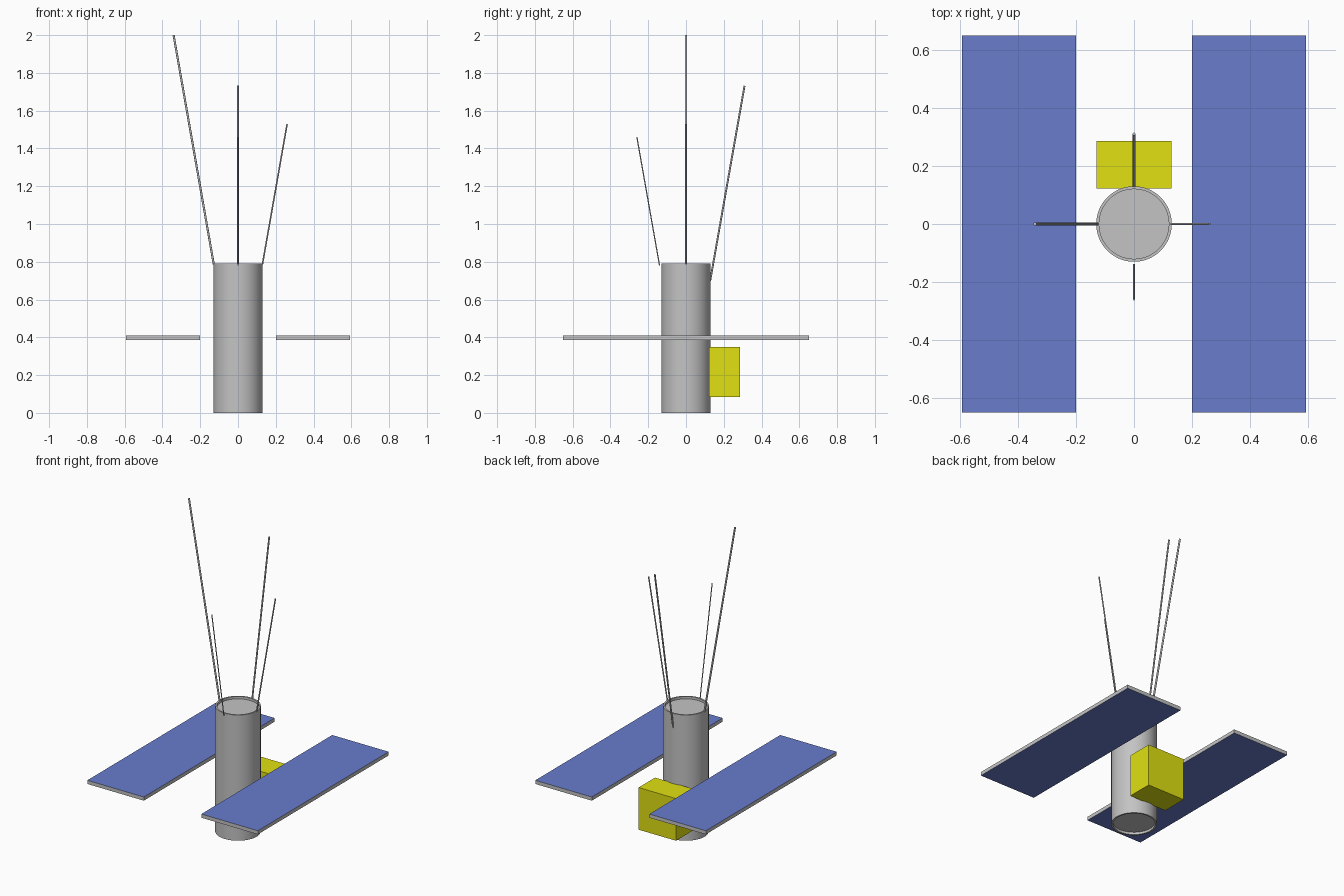
import bpy
import bmesh
from mathutils import Vector

cube = bpy.data.objects.get("Cube")
if cube:
    bpy.data.objects.remove(cube, do_unlink=True)


def material(name, color):
    mat = bpy.data.materials.new(name)
    mat.use_nodes = True
    mat.diffuse_color = (*color, 1)
    mat.node_tree.nodes["Principled BSDF"].inputs["Base Color"].default_value = (*color, 1)
    return mat


grey = material("metal grey", (0.55, 0.55, 0.55))
blue = material("solar blue", (0.14, 0.2, 0.6))
yellow = material("equipment yellow", (0.75, 0.75, 0.006))


def add_object(name, bm, *mats):
    mesh = bpy.data.meshes.new(name)
    bm.to_mesh(mesh)
    bm.free()
    obj = bpy.data.objects.new(name, mesh)
    bpy.context.collection.objects.link(obj)
    for mat in mats:
        mesh.materials.append(mat)
    return obj


def smooth(obj, angle=0.6):
    bpy.ops.object.select_all(action="DESELECT")
    obj.select_set(True)
    bpy.context.view_layer.objects.active = obj
    bpy.ops.object.shade_smooth_by_angle(angle=angle)


def box(name, low, high, *mats):
    low, high = Vector(low), Vector(high)
    bm = bmesh.new()
    bmesh.ops.create_cube(bm, size=1)
    bmesh.ops.scale(bm, vec=high - low, verts=bm.verts)
    bmesh.ops.translate(bm, vec=(low + high) / 2, verts=bm.verts)
    if len(mats) > 1:  # second colour on the top and bottom faces
        bm.normal_update()
        for face in bm.faces:
            face.material_index = int(abs(face.normal.z) > 0.5)
    return add_object(name, bm, *mats)


def rod(name, start, end, radius):
    start, end = Vector(start), Vector(end)
    axis = end - start
    bm = bmesh.new()
    bmesh.ops.create_cone(bm, cap_ends=True, segments=12, radius1=radius,
                          radius2=radius, depth=axis.length)
    obj = add_object(name, bm, grey)
    obj.location = (start + end) / 2
    obj.rotation_euler = axis.to_track_quat("Z", "Y").to_euler()
    smooth(obj)


# Cylindrical body with a thin rim around a recessed disc at each end
height, radius = 0.79, 0.13
bm = bmesh.new()
bmesh.ops.create_cone(bm, cap_ends=True, segments=64, radius1=radius,
                      radius2=radius, depth=height)
bmesh.ops.translate(bm, vec=(0, 0, height / 2), verts=bm.verts)
caps = [f for f in bm.faces if len(f.verts) > 4]
bmesh.ops.inset_individual(bm, faces=caps, thickness=0.01)
for cap in caps:
    step = -0.015 * cap.normal
    hole = bmesh.ops.extrude_discrete_faces(bm, faces=[cap])["faces"][0]
    bmesh.ops.translate(bm, vec=step, verts=hole.verts)
smooth(add_object("body", bm, grey))

# Solar panels: blue above and below, grey edges
for name, side in (("left_solar_panel", 1), ("right_solar_panel", -1)):
    xs = sorted((0.2 * side, 0.593 * side))
    box(name, (xs[0], -0.65, 0.386), (xs[1], 0.65, 0.409), grey, blue)

# Equipment box on the back
box("equipment_box", (-0.13, 0.122, 0.083), (0.13, 0.285, 0.348), yellow)

# Four splayed antennas of different lengths
rod("right_antenna", (-0.128, 0, 0.785), (-0.341, 0, 2.0), 0.0055)
rod("back_antenna", (0, 0.128, 0.7), (0, 0.31, 1.732), 0.005)
rod("left_antenna", (0.129, 0, 0.785), (0.26, 0, 1.53), 0.004)
rod("front_antenna", (0, -0.14, 0.78), (0, -0.26, 1.46), 0.003)
